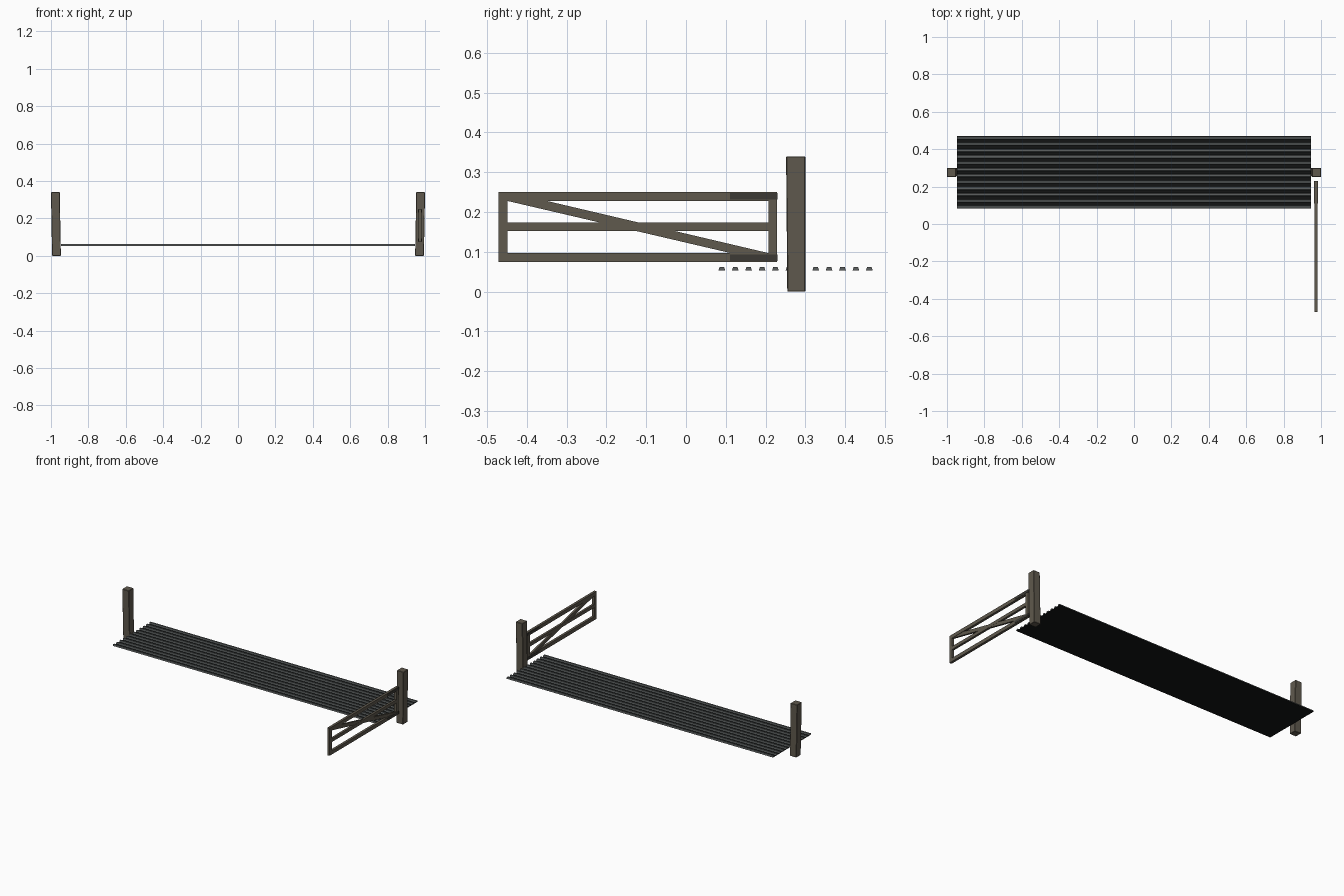
import bpy, bmesh, math
from mathutils import Vector

if "Cube" in bpy.data.objects:
    bpy.data.objects.remove(bpy.data.objects["Cube"])


def material(name, rgb):
    m = bpy.data.materials.new(name)
    m.diffuse_color = (*rgb, 1)
    m.use_nodes = True
    m.node_tree.nodes["Principled BSDF"].inputs["Base Color"].default_value = m.diffuse_color
    return m


WOOD = material("weathered_wood", (0.115, 0.10, 0.075))
STEEL = material("grid_steel", (0.11, 0.12, 0.12))
PIT = material("dark_pit", (0.006, 0.007, 0.007))
IRON = material("hinge_iron", (0.045, 0.042, 0.036))


def prism(name, bottom, top, mat):
    """Solid joining two matching loops of points."""
    bm = bmesh.new()
    a = [bm.verts.new(p) for p in bottom]
    b = [bm.verts.new(p) for p in top]
    n = len(a)
    bm.faces.new(a[::-1])
    bm.faces.new(b)
    for i in range(n):
        j = (i + 1) % n
        bm.faces.new((a[i], a[j], b[j], b[i]))
    bmesh.ops.recalc_face_normals(bm, faces=bm.faces)
    me = bpy.data.meshes.new(name)
    bm.to_mesh(me)
    bm.free()
    me.materials.append(mat)
    ob = bpy.data.objects.new(name, me)
    bpy.context.collection.objects.link(ob)
    return ob


def rect(x0, x1, y0, y1, z):
    return [(x0, y0, z), (x1, y0, z), (x1, y1, z), (x0, y1, z)]


def box(name, x, y, z, mat):
    return prism(name, rect(*x, *y, z[0]), rect(*x, *y, z[1]), mat)


# Cattle grid: bars with a trapezoid section
L = 0.947
for i in range(12):
    y = 0.0900 + i * 0.0337
    section = [(-0.0083, 0.0535), (0.0083, 0.0535), (0.0055, 0.062), (-0.0055, 0.062)]
    prism(f"grid_bar_{i + 1}",
          [(-L, y + u, z) for u, z in section],
          [(L, y + u, z) for u, z in section], STEEL)

# Dark sheet beneath the bars
me = bpy.data.meshes.new("pit_sheet")
me.from_pydata(rect(-L, L, 0.083, 0.470, 0.0533), [], [(0, 1, 2, 3)])
me.materials.append(PIT)
bpy.context.collection.objects.link(bpy.data.objects.new("pit_sheet", me))

# Slightly leaning posts with softened edges
for side, label in ((-1, "left"), (1, "right")):
    xb, xt, h = side * 0.9705, side * 0.9765, 0.0235
    post = prism(f"{label}_post",
                 rect(xb - h, xb + h, 0.2545, 0.300, 0.0),
                 rect(xt - h, xt + h, 0.2515, 0.300, 0.340), WOOD)
    bev = post.modifiers.new("worn_edges", 'BEVEL')
    bev.width = 0.002
    bev.segments = 1

# Open gate: rails and stiles
GX = (0.965, 0.981)
for label, z in (("bottom", (0.074, 0.097)), ("top", (0.228, 0.251))):
    box(f"gate_{label}_rail", GX, (-0.471, 0.229), z, WOOD)
box("gate_middle_rail", (0.966, 0.980), (-0.450, 0.207), (0.153, 0.174), WOOD)
for label, y in (("free", (-0.471, -0.449)), ("hinge", (0.207, 0.229))):
    box(f"gate_{label}_stile", GX, y, (0.097, 0.228), WOOD)

# Diagonal brace, cut flush with the top and bottom rails
brace = [(-0.449, 0.228), (0.112, 0.097), (0.207, 0.097), (-0.350, 0.228)]
prism("gate_brace", [(0.967, y, z) for y, z in brace],
      [(0.979, y, z) for y, z in brace], WOOD)

# Hinge straps wrapped around the rails
for label, z in (("lower", (0.077, 0.093)), ("upper", (0.232, 0.248))):
    box(f"{label}_hinge_strap", (0.9635, 0.9825), (0.110, 0.230), z, IRON)
